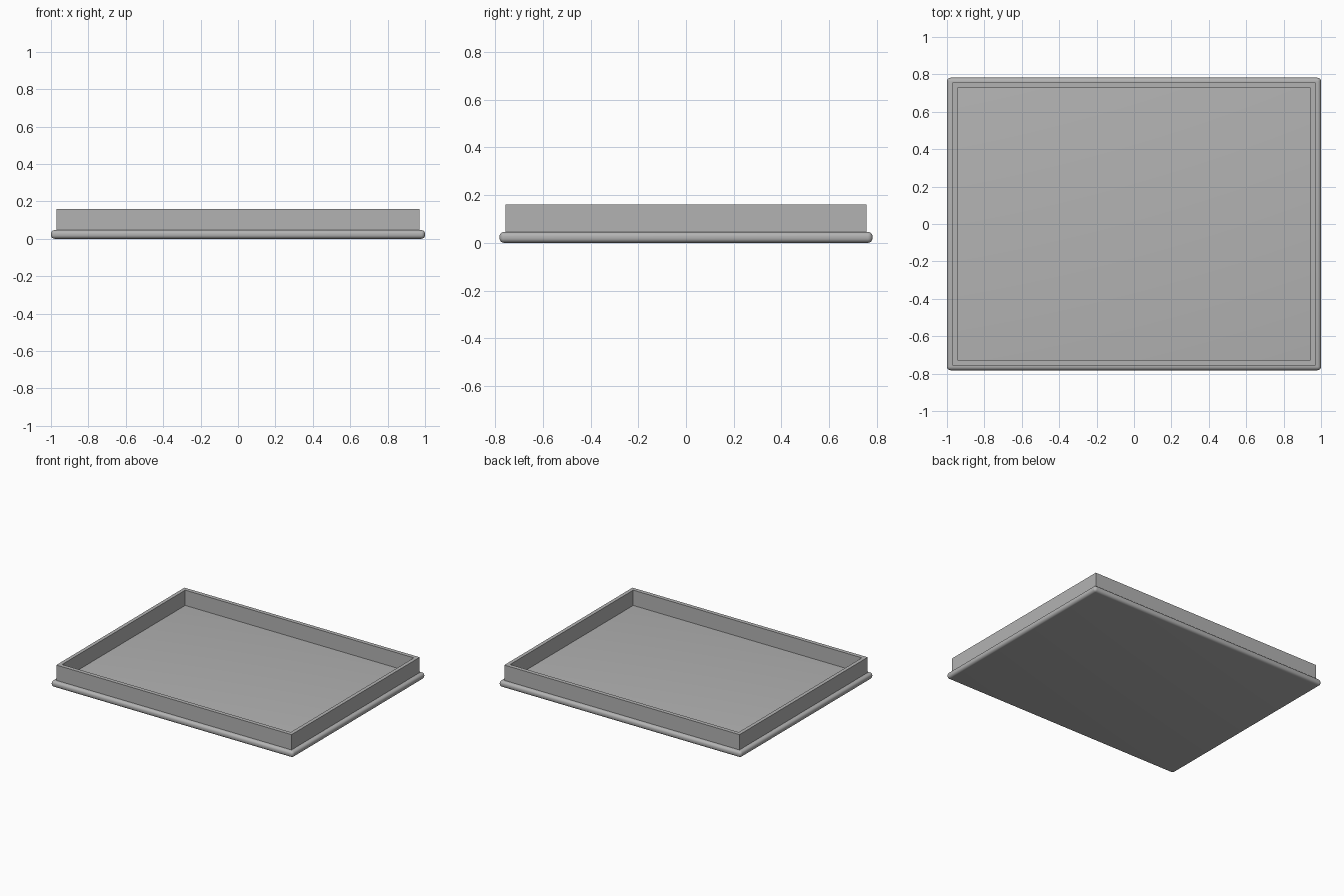
import bpy
import bmesh
import math

if "Cube" in bpy.data.objects:
    bpy.data.objects.remove(bpy.data.objects["Cube"])

HX, HY = 1.0, 0.782      # half size of the base
BASE_H, TOP = 0.046, 0.16

grey = bpy.data.materials.new("grey")
grey.diffuse_color = (0.45, 0.45, 0.45, 1)
grey.use_nodes = True
grey.node_tree.nodes["Principled BSDF"].inputs["Base Color"].default_value = grey.diffuse_color


def make_object(name, bm):
    bmesh.ops.recalc_face_normals(bm, faces=bm.faces)
    mesh = bpy.data.meshes.new(name)
    bm.to_mesh(mesh)
    bm.free()
    mesh.materials.append(grey)
    obj = bpy.data.objects.new(name, mesh)
    bpy.context.collection.objects.link(obj)
    return obj


def rectangle(bm, hx, hy, z):
    return [bm.verts.new((sx * hx, sy * hy, z))
            for sx, sy in ((-1, -1), (1, -1), (1, 1), (-1, 1))]


# Base slab with rounded edges
bm = bmesh.new()
bmesh.ops.create_cube(bm, size=1)
for v in bm.verts:
    v.co = (v.co.x * 2 * HX, v.co.y * 2 * HY, (v.co.z + 0.5) * BASE_H)
bmesh.ops.bevel(bm, geom=list(bm.edges), offset=0.02, segments=6,
                profile=0.5, affect='EDGES')
base = make_object("base_slab", bm)
bpy.context.view_layer.objects.active = base
base.select_set(True)
bpy.ops.object.shade_smooth_by_angle(angle=math.radians(30))

# Upright rim: outer and inner rectangles joined into a closed frame
bm = bmesh.new()
rings = [rectangle(bm, 0.971, 0.756, BASE_H - 0.001),
         rectangle(bm, 0.971, 0.756, TOP),
         rectangle(bm, 0.944, 0.726, TOP),
         rectangle(bm, 0.944, 0.726, BASE_H - 0.001)]
for r in range(4):
    a, b = rings[r], rings[(r + 1) % 4]
    for i in range(4):
        j = (i + 1) % 4
        bm.faces.new((a[i], a[j], b[j], b[i]))
make_object("rim_wall", bm)
